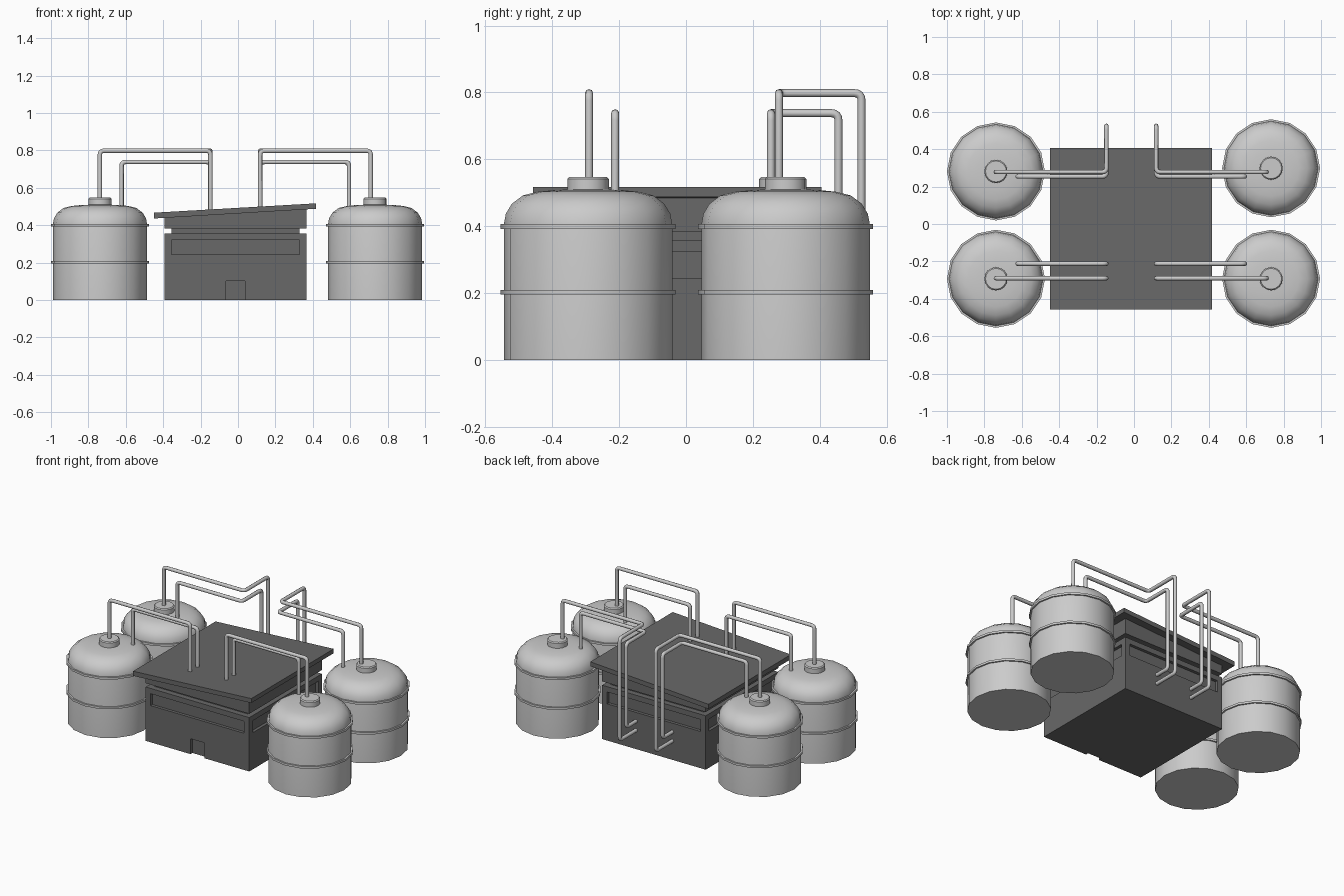
import bpy, bmesh
from math import sin, cos, pi
from mathutils import Vector

if "Cube" in bpy.data.objects:
    bpy.data.objects.remove(bpy.data.objects["Cube"])

dark = bpy.data.materials.new("dark_grey")
dark.diffuse_color = (0.14, 0.14, 0.14, 1)
dark.use_nodes = True
dark.node_tree.nodes["Principled BSDF"].inputs["Base Color"].default_value = dark.diffuse_color


def finish(bm, name, mat=None):
    bmesh.ops.recalc_face_normals(bm, faces=bm.faces)
    me = bpy.data.meshes.new(name)
    bm.to_mesh(me)
    bm.free()
    ob = bpy.data.objects.new(name, me)
    bpy.context.collection.objects.link(ob)
    if mat:
        me.materials.append(mat)
    return ob


def add_box(bm, x0, x1, y0, y1, z0, z1, dz=0.0, dz_low=0.0):
    """Box whose right end is raised by dz (top) and dz_low (bottom)."""
    for v in bmesh.ops.create_cube(bm, size=1)["verts"]:
        right, top = v.co.x > 0, v.co.z > 0
        v.co = (x1 if right else x0, y1 if v.co.y > 0 else y0,
                (z1 if top else z0) + ((dz if top else dz_low) if right else 0))


def box(name, *dims, mat=dark):
    bm = bmesh.new()
    add_box(bm, *dims)
    return finish(bm, name, mat)


def lathe(name, profile, x, y, sides=16):
    """Revolve (radius, z) points and cap both ends."""
    bm = bmesh.new()
    rings = [[bm.verts.new((x + r * cos(2 * pi * i / sides), y + r * sin(2 * pi * i / sides), z))
              for i in range(sides)] for r, z in profile]
    for a, b in zip(rings, rings[1:]):
        for i in range(sides):
            j = (i + 1) % sides
            bm.faces.new((a[i], a[j], b[j], b[i]))
    bm.faces.new(rings[0])
    bm.faces.new(rings[-1])
    ob = finish(bm, name)
    bpy.context.view_layer.objects.active = ob
    bpy.ops.object.select_all(action='DESELECT')
    ob.select_set(True)
    bpy.ops.object.shade_smooth_by_angle(angle=pi / 5)


def pipe(name, pts, radius=0.012, bend=0.022):
    """Round pipe along a path with rounded elbows."""
    pts = [Vector(p) for p in pts]
    path = [pts[0]]
    for a, b, c in zip(pts, pts[1:], pts[2:]):
        p, q = b + (a - b).normalized() * bend, b + (c - b).normalized() * bend
        for k in range(5):
            t = k / 4
            path.append(p * (1 - t) ** 2 + b * 2 * t * (1 - t) + q * t * t)
    path.append(pts[-1])
    cu = bpy.data.curves.new(name, 'CURVE')
    cu.dimensions = '3D'
    cu.bevel_depth = radius
    cu.bevel_resolution = 2
    cu.use_fill_caps = True
    sp = cu.splines.new('POLY')
    sp.points.add(len(path) - 1)
    for point, co in zip(sp.points, path):
        point.co = (*co, 1)
    sp.use_smooth = True
    bpy.context.collection.objects.link(bpy.data.objects.new(name, cu))


# Storage tanks with domed tops, bands and caps
dome = [(0.252, 0), (0.252, 0.405), (0.246, 0.437), (0.228, 0.467), (0.195, 0.492),
        (0.15, 0.503), (0.1, 0.508), (0.05, 0.51)]
for name, x, y in [("front_left", -0.738, -0.293), ("front_right", 0.733, -0.293),
                   ("back_left", -0.738, 0.281), ("back_right", 0.733, 0.298)]:
    lathe(name + "_tank", dome, x, y)
    lathe(name + "_cap", [(0.062, 0.5), (0.062, 0.541), (0.056, 0.547)], x, y)
    for level, z in [("lower", 0.202), ("upper", 0.399)]:
        lathe(f"{name}_{level}_band", [(0.245, z - 0.007), (0.262, z - 0.007),
                                       (0.262, z + 0.007), (0.245, z + 0.007)], x, y)

# Main building block
X0, X1, Y0, Y1 = -0.393, 0.366, -0.405, 0.355
walls = box("building_walls", X0, X1, Y0, Y1, 0, 0.357)

# Cutters for the recessed window bands and the door
D, M = 0.02, 0.037
bm = bmesh.new()
for y in (Y0, Y1):
    add_box(bm, X0 + M, X1 - M, y - D, y + D, 0.243, 0.322)
for x in (X0, X1):
    add_box(bm, x - D, x + D, Y0 + M, Y1 - M, 0.243, 0.322)
add_box(bm, -0.065, 0.037, Y0 - D, Y0 + D, -0.05, 0.102)
cutter = finish(bm, "recess_cutter", dark)
cutter.hide_render = True
cutter.display_type = 'WIRE'
mod = walls.modifiers.new("recesses", 'BOOLEAN')
mod.operation = 'DIFFERENCE'
mod.solver = 'EXACT'
mod.object = cutter

# Recessed neck, upper wall and sloped roof
box("building_neck", X0 + M, X1 - M, Y0 + M, Y1 - M, 0.35, 0.39)
box("upper_wall", X0, X1, Y0, Y1, 0.382, 0.448, 0.046)
box("sloped_roof", -0.448, 0.418, -0.458, 0.405, 0.436, 0.467, 0.05, 0.052)

# Pipes from the tanks, mirrored about the building centre
C = -0.0145
for side, s in [("left", -1), ("right", 1)]:
    end, out, mid = C + s * 0.133, C + s * 0.724, C + s * 0.608
    # Front pairs drop through the roof
    for name, x, y, z, start in [("outer", out, -0.29, 0.798, 0.53), ("inner", mid, -0.212, 0.738, 0.46)]:
        pipe(f"front_{side}_{name}_pipe", [(x, y, start), (x, y, z), (end, y, z), (end, y, 0.45)])
    # Back pairs turn outward, drop behind the building and enter its back wall
    for name, x, y, z, start, yb, low in [("outer", out, 0.278, 0.798, 0.53, 0.525, 0.125),
                                          ("inner", mid, 0.254, 0.738, 0.46, 0.456, 0.185)]:
        pipe(f"back_{side}_{name}_pipe", [(x, y, start), (x, y, z), (end, y, z), (end, yb, z),
                                          (end, yb, low), (end, Y1 - 0.01, low)])
